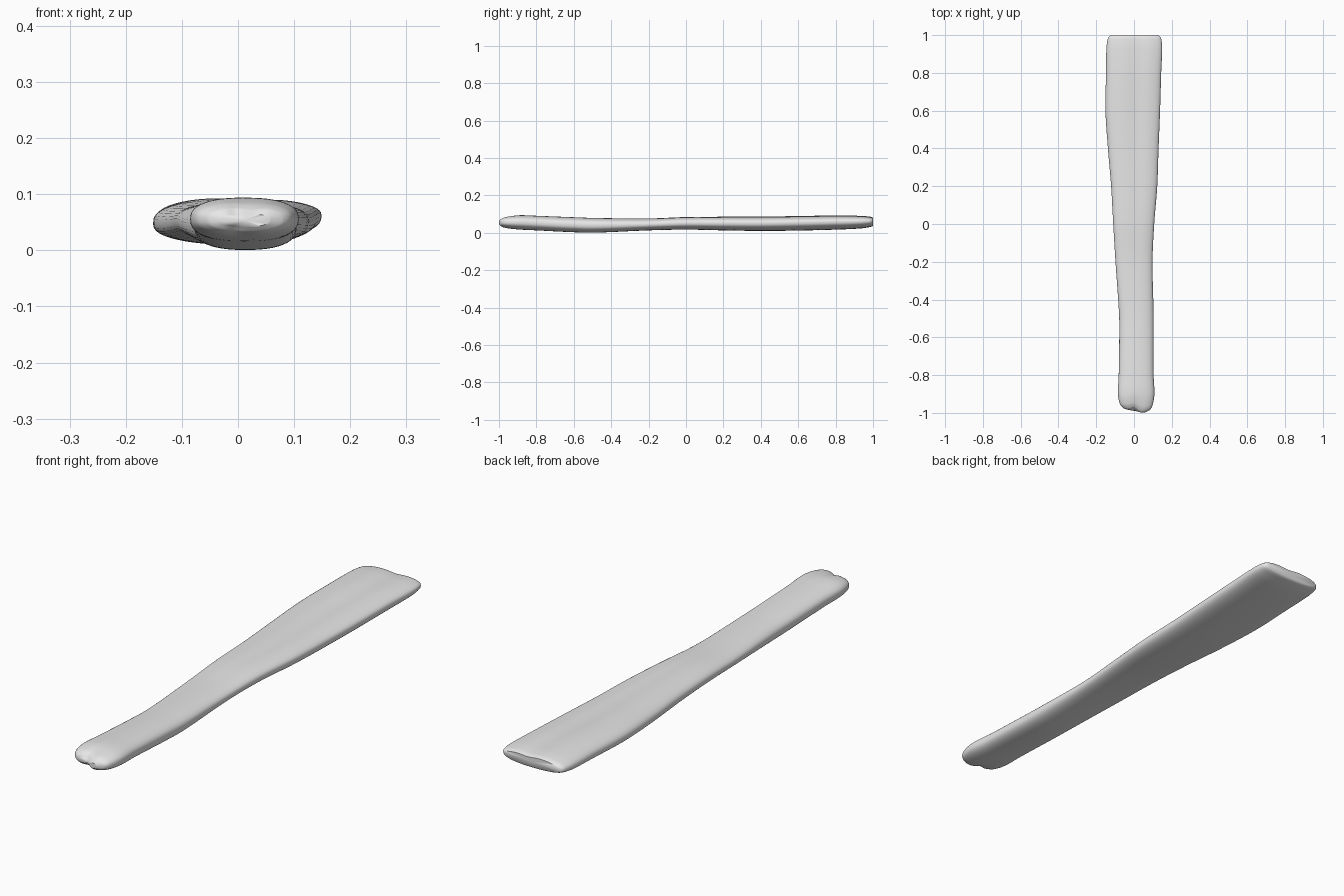
import bpy, bmesh, math

if "Cube" in bpy.data.objects:
    bpy.data.objects.remove(bpy.data.objects["Cube"])

# Stations along the bar: y, left x, right x, bottom z, top z
STATIONS = [
    (-0.995, -0.03, 0.055, 0.042, 0.066),
    (-0.985, -0.055, 0.082, 0.033, 0.077),
    (-0.96, -0.075, 0.098, 0.025, 0.087),
    (-0.90, -0.085, 0.108, 0.018, 0.094),
    (-0.80, -0.081, 0.104, 0.013, 0.091),
    (-0.60, -0.078, 0.104, 0.003, 0.083),
    (-0.48, -0.079, 0.104, 0.001, 0.079),
    (-0.20, -0.098, 0.098, 0.013, 0.077),
    (0.00, -0.110, 0.107, 0.017, 0.085),
    (0.20, -0.121, 0.123, 0.013, 0.087),
    (0.40, -0.138, 0.130, 0.010, 0.088),
    (0.60, -0.151, 0.138, 0.012, 0.091),
    (0.80, -0.148, 0.144, 0.017, 0.094),
    (0.93, -0.146, 0.149, 0.023, 0.092),
    (0.98, -0.139, 0.144, 0.030, 0.088),
    (0.995, -0.130, 0.135, 0.034, 0.084),
    (1.00, -0.120, 0.125, 0.038, 0.081),
]
SIDES, STEPS = 48, 7


def tangent(i, k):
    """Slope of value k at station i, by its neighbours."""
    a, b = STATIONS[max(i - 1, 0)], STATIONS[min(i + 1, len(STATIONS) - 1)]
    return (b[k] - a[k]) / (b[0] - a[0])


def blend(i, t):
    """Smooth in-between of stations i and i + 1."""
    a, b = STATIONS[i], STATIONS[i + 1]
    h = b[0] - a[0]
    out = [a[0] + h * t]
    for k in range(1, 5):
        out.append((2*t**3 - 3*t*t + 1) * a[k] + (t**3 - 2*t*t + t) * h * tangent(i, k)
                   + (3*t*t - 2*t**3) * b[k] + (t**3 - t*t) * h * tangent(i + 1, k))
    return out


def power(v, e):
    return math.copysign(abs(v) ** e, v)


def ring(bm, y, xl, xr, zb, zt):
    """Rounded flat section with a shallow channel on top and a notch at the front."""
    verts = []
    back = min(max((y + 0.3) / 0.9, 0), 1)
    front = min(max((-0.88 - y) / 0.1, 0), 1)
    for s in range(SIDES):
        a = 2 * math.pi * s / SIDES
        u, w = power(math.cos(a), 0.85), power(math.sin(a), 0.80)
        x = (xl + xr) / 2 + u * (xr - xl) / 2
        z = (zb + zt) / 2 + w * (zt - zb) / 2
        dip = math.exp(-((u - 0.15) / 0.28) ** 2)
        z -= (0.006 * back + 0.004 * front) * dip * max(w, 0)
        z += 0.004 * back * u * (1 - abs(w))
        shift = front * (0.018 * math.exp(-(x / 0.018) ** 2) + 0.010 * (x < 0) * min(-x / 0.03, 1)
                         - 0.004 * math.exp(-((x - 0.05) / 0.025) ** 2))
        verts.append(bm.verts.new((x, y + shift, z)))
    return verts


# Flat tapered bar
bm = bmesh.new()
params = [blend(i, j / STEPS) for i in range(len(STATIONS) - 1) for j in range(STEPS)]
params.append(STATIONS[-1])
rings = [ring(bm, *p) for p in params]
for r0, r1 in zip(rings, rings[1:]):
    for s in range(SIDES):
        n = (s + 1) % SIDES
        bm.faces.new((r0[s], r0[n], r1[n], r1[s]))


# Closed ends: a domed front and a flat back
def cap(loop, push):
    cx = sum(v.co.x for v in loop) / SIDES
    cy = sum(v.co.y for v in loop) / SIDES
    cz = sum(v.co.z for v in loop) / SIDES
    centre = bm.verts.new((cx, cy + push, cz))
    for s in range(SIDES):
        bm.faces.new((loop[s], loop[(s + 1) % SIDES], centre))


cap(rings[0], -0.002)
cap(rings[-1], 0)
bmesh.ops.recalc_face_normals(bm, faces=bm.faces)
mesh = bpy.data.meshes.new("tapered_bar")
bm.to_mesh(mesh)
bm.free()

bar = bpy.data.objects.new("tapered_bar", mesh)
bpy.context.collection.objects.link(bar)
grey = bpy.data.materials.new("light grey")
grey.diffuse_color = (0.8, 0.8, 0.8, 1)
grey.use_nodes = True
grey.node_tree.nodes["Principled BSDF"].inputs["Base Color"].default_value = grey.diffuse_color
mesh.materials.append(grey)
bpy.context.view_layer.objects.active = bar
bar.select_set(True)
bpy.ops.object.shade_smooth_by_angle(angle=math.radians(50))
